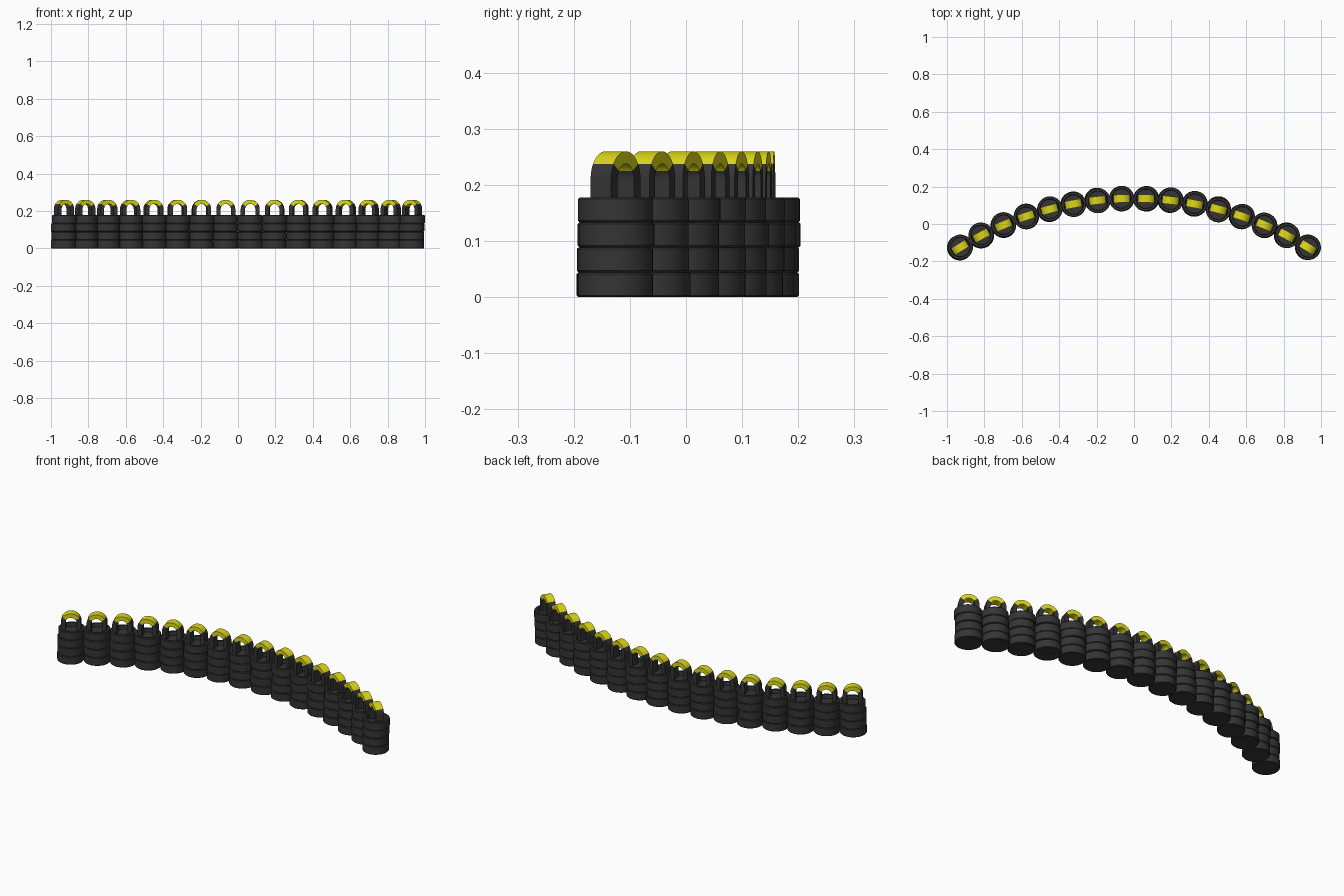
import bpy, bmesh, math, random

if "Cube" in bpy.data.objects:
    bpy.data.objects.remove(bpy.data.objects["Cube"])

random.seed(4)
COUNT, ARC_R, HALF = 16, 1.78, 0.55      # stacks along an arc
TYRE_R, TYRE_H, LEVELS = 0.067, 0.0445, 4


def material(name, rgb):
    m = bpy.data.materials.new(name)
    m.diffuse_color = (*rgb, 1)
    m.use_nodes = True
    m.node_tree.nodes["Principled BSDF"].inputs["Base Color"].default_value = m.diffuse_color
    return m


rubber = material("rubber", (0.035, 0.035, 0.035))
yellow = material("yellow_paint", (0.72, 0.68, 0.01))


def finish(bm, name, mat):
    bmesh.ops.recalc_face_normals(bm, faces=bm.faces)
    me = bpy.data.meshes.new(name)
    bm.to_mesh(me)
    bm.free()
    me.materials.append(mat)
    for p in me.polygons:
        p.use_smooth = True
    me.set_sharp_from_angle(angle=math.radians(35))
    return me


def lathe(name, profile, mat, n=32):
    bm = bmesh.new()
    rings = [[bm.verts.new((r * math.cos(math.tau * i / n), r * math.sin(math.tau * i / n), z))
              for i in range(n)] for r, z in profile]
    for a, b in zip(rings, rings[1:]):
        for i in range(n):
            j = (i + 1) % n
            bm.faces.new((a[i], a[j], b[j], b[i]))
    bm.faces.new(rings[0])
    bm.faces.new(rings[-1])
    return finish(bm, name, mat)


def band(name, pairs, depth, mat):
    """Solid strip with a cross-section swept through outer/inner point pairs in xz."""
    bm = bmesh.new()
    rows = [[bm.verts.new((p[0], y, p[1])) for p, y in
             ((o, -depth), (o, depth), (i, depth), (i, -depth))] for o, i in pairs]
    for a, b in zip(rows, rows[1:]):
        for k in range(4):
            m = (k + 1) % 4
            bm.faces.new((a[k], a[m], b[m], b[k]))
    bm.faces.new(rows[0])
    bm.faces.new(rows[-1])
    return finish(bm, name, mat)


def arc_pairs(a0, a1, n):
    out = []
    for k in range(n + 1):
        t = math.radians(a0 + (a1 - a0) * k / n)
        out.append(tuple((r * math.cos(t), 0.21 + r * math.sin(t)) for r in (0.05, 0.028)))
    return out


# Tyre with rounded shoulders and a recessed centre
h, b = TYRE_H, 0.003
tyre = lathe("tyre", [(TYRE_R - b, 0), (TYRE_R, b), (TYRE_R, h - b), (TYRE_R - b, h),
                      (0.053, h), (0.051, h - 0.02)], rubber)

# Upright half tyre: two black legs and a painted crown
SPLIT, FLOOR = 33, 0.155
right = [((0.05, FLOOR), (0.028, FLOOR))] + arc_pairs(0, SPLIT, 5)
left = arc_pairs(180 - SPLIT, 180, 5) + [((-0.05, FLOOR), (-0.028, FLOOR))]
legs = [band("arch_leg_right", right, 0.0215, rubber), band("arch_leg_left", left, 0.0215, rubber)]
crown = band("arch_crown", arc_pairs(SPLIT, 180 - SPLIT, 14), 0.0215, yellow)


def place(me, x, y, z, rot):
    ob = bpy.data.objects.new(me.name, me)
    bpy.context.collection.objects.link(ob)
    ob.location = (x, y, z)
    ob.rotation_euler.z = rot


# Curved wall of stacks
for s in range(COUNT):
    a = -HALF + 2 * HALF * s / (COUNT - 1)
    x, y = ARC_R * math.sin(a), 0.137 - ARC_R * (1 - math.cos(a))
    for lv in range(LEVELS):
        jx, jy = random.uniform(-0.003, 0.003), random.uniform(-0.003, 0.003)
        place(tyre, x + jx, y + jy, lv * TYRE_H, -a)
    for me in legs + [crown]:
        place(me, x, y, 0, -a)
